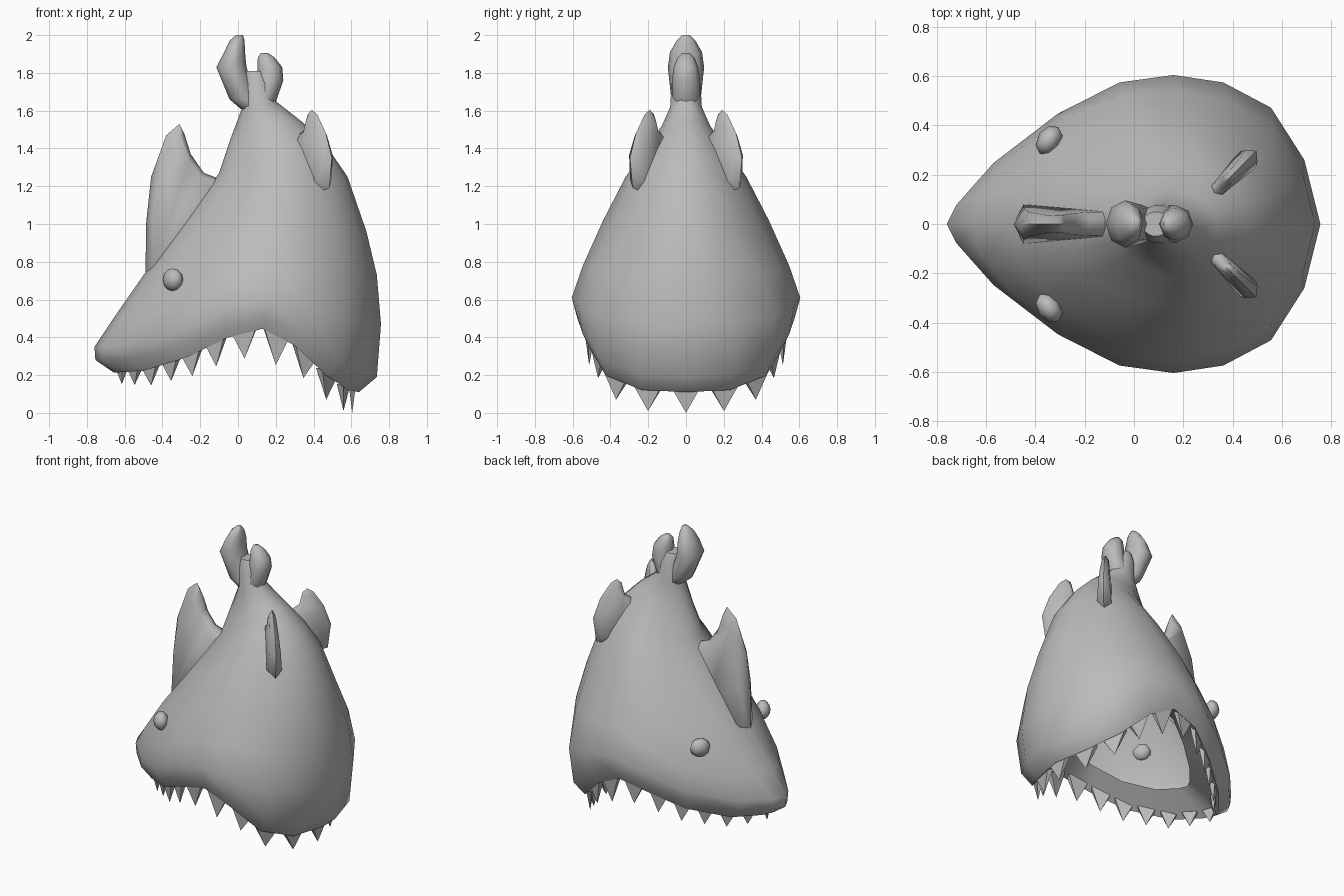
import bpy, bmesh, math
from mathutils import Vector, Matrix

cube = bpy.data.objects.get("Cube")
if cube:
    bpy.data.objects.remove(cube, do_unlink=True)

grey = bpy.data.materials.new("plain_grey")
grey.use_nodes = True
grey.diffuse_color = (0.5, 0.5, 0.5, 1)
grey.node_tree.nodes["Principled BSDF"].inputs["Base Color"].default_value = (0.5, 0.5, 0.5, 1)


def finish(bm, name, angle):
    """Turn a bmesh into an object, smooth below the given angle."""
    bmesh.ops.recalc_face_normals(bm, faces=bm.faces)
    mesh = bpy.data.meshes.new(name)
    bm.to_mesh(mesh)
    bm.free()
    mesh.materials.append(grey)
    obj = bpy.data.objects.new(name, mesh)
    bpy.context.collection.objects.link(obj)
    bpy.ops.object.select_all(action='DESELECT')
    obj.select_set(True)
    bpy.context.view_layer.objects.active = obj
    if angle:
        bpy.ops.object.shade_smooth_by_angle(angle=math.radians(angle))


def loft(bm, rings, cap_start, cap_end):
    """Bridge equal-sized closed rings of points."""
    loops = [[bm.verts.new(p) for p in ring] for ring in rings]
    n = len(loops[0])
    for a, b in zip(loops, loops[1:]):
        for i in range(n):
            j = (i + 1) % n
            bm.faces.new((a[i], a[j], b[j], b[i]))
    if cap_start:
        bm.faces.new(loops[0][::-1])
    if cap_end:
        bm.faces.new(loops[-1])


# Teardrop plan outline: position from nose to back, and half width
TEARDROP = [(0, 0), (.026, .13), (.125, .41), (.297, .74), (.462, .95),
            (.607, 1), (.74, .95), (.868, .78), (.957, .43), (1, 0)]


def body_ring(front, back, width, z_front, z_side, z_back, roundness=0):
    half = []
    for i, (u, v) in enumerate(TEARDROP):
        a = math.pi * i / 9
        u += ((1 - math.cos(a)) / 2 - u) * roundness
        v += (math.sin(a) - v) * roundness
        if u < .607:
            f = u / .607
            z = z_front + (z_side - z_front) * (f * f * (3 - 2 * f)) ** 1.5
        else:
            f = (1 - u) / .393
            z = z_back + (z_side - z_back) * f * f * (3 - 2 * f)
        half.append(Vector((front + (back - front) * u, v * width, z)))
    return half + [Vector((p.x, -p.y, p.z)) for p in half[8:0:-1]]


# Body shell, open below, with a lip folded inward around the mouth
body_sizes = [
    (-.43, .5, .4, .34, .53, .24, 0),
    (-.66, .64, .545, .215, .445, .11, 0),
    (-.755, .735, .575, .28, .5, .19, 0),
    (-.76, .757, .605, .35, .61, .47, 0),
    (-.66, .735, .55, .5, .78, .73, .45),
    (-.5, .68, .445, .73, 1.02, .96, .9),
    (-.28, .58, .325, 1.02, 1.25, 1.25, 1),
    (-.1, .47, .215, 1.27, 1.4, 1.41, .9),
    (-.04, .34, .13, 1.45, 1.52, 1.54, .9),
    (.02, .2, .085, 1.61, 1.62, 1.65, 1),
    (.02, .18, .078, 1.74, 1.74, 1.74, 1),
    (.035, .14, .05, 1.81, 1.81, 1.81, 1),
]
bm = bmesh.new()
loft(bm, [body_ring(*s) for s in body_sizes], False, True)
finish(bm, "body", 60)


# Tail lobes: stacked rounded sections (x, z, x radius, y radius)
def tail_lobe(name, sections):
    bm = bmesh.new()
    rings = []
    for x, z, rx, ry in sections:
        rings.append([(x + rx * math.cos(k * math.pi / 4),
                       ry * math.sin(k * math.pi / 4), z) for k in range(8)])
    loft(bm, rings, True, True)
    finish(bm, name, 60)


tail_lobe("tail_lobe_front", [
    (.09, 1.58, .04, .05), (.03, 1.66, .075, .078), (-.035, 1.83, .08, .096),
    (-.018, 1.91, .055, .085), (-.005, 1.97, .04, .05), (.008, 2, .018, .02)])
tail_lobe("tail_lobe_back", [
    (.11, 1.56, .05, .05), (.14, 1.66, .065, .075), (.172, 1.76, .068, .075),
    (.168, 1.83, .066, .065), (.15, 1.88, .045, .045), (.14, 1.905, .02, .02)])


# Fins: thin edge outline around a middle that thickens towards the root
def fin(name, outline, thickness, matrix):
    bm = bmesh.new()
    pts = [Vector((x, 0, z)) for x, z in outline]
    mid = sum(pts, Vector()) / len(pts)
    top = max(p.z for p in pts)
    low = min(p.z for p in pts)

    def side(y):
        ring = [mid.lerp(p, .8) for p in pts]
        return [Vector((p.x, y * (1 - .65 * (p.z - low) / (top - low)), p.z)) for p in ring]

    loft(bm, [side(-thickness), pts, side(thickness)], True, True)
    bmesh.ops.transform(bm, matrix=matrix, verts=bm.verts)
    finish(bm, name, 70)


dorsal = [(-.49, .68), (-.487, 1), (-.46, 1.25), (-.38, 1.47), (-.31, 1.53),
          (-.285, 1.48), (-.25, 1.37), (-.18, 1.27), (-.1, 1.24), (-.02, 1.1), (-.2, .8)]
fin("dorsal_fin", dorsal, .085, Matrix())

side_fin = [(.1, 1.35), (.185, 1.48), (.22, 1.5), (.24, 1.58), (.27, 1.605),
            (.31, 1.58), (.375, 1.48), (.42, 1.35), (.4, 1.19), (.25, 1.15)]
for name, sign in (("fin_back", 1), ("fin_front", -1)):
    turn = Matrix.Translation((.2, 0, 0)) @ Matrix.Rotation(sign * math.pi / 4, 4, 'Z')
    fin(name, side_fin, .05, turn)

# Eyes: small flattened balls set through the shell
for name, sign in (("eye_back", 1), ("eye_front", -1)):
    bm = bmesh.new()
    bmesh.ops.create_uvsphere(bm, u_segments=8, v_segments=6, radius=.06)
    place = (Matrix.Translation((-.345, sign * .34, .705))
             @ Matrix.Rotation(sign * math.radians(55), 4, 'Z')
             @ Matrix.Diagonal((1.1, .8, 1, 1)))
    bmesh.ops.transform(bm, verts=bm.verts, matrix=place)
    finish(bm, name, 60)

# Teeth: flattened pyramids around the lip, wider apart towards the back
rim = body_ring(-.615, .605, .525, .22, .45, .12)
rim = rim[9:] + rim[:9]
path = rim + [rim[0]]
total = sum((b - a).length for a, b in zip(path, path[1:]))
COUNT = 22
bm = bmesh.new()
for k in range(COUNT):
    remaining = total * (k / COUNT + .035 * math.sin(math.tau * k / COUNT))
    for a, b in zip(path, path[1:]):
        length = (b - a).length
        if remaining <= length:
            break
        remaining -= length
    p = a.lerp(b, remaining / length)
    along = (b - a).normalized()
    if k == 0:
        along = Vector((0, 1, 0))
    out = Vector((along.y, -along.x, 0)).normalized()
    drop = .135 + .11 * p.x if p.x < .25 else .12
    half = .07 + .04 * min(p.x, .25)
    top = p + Vector((0, 0, .02))
    base = [bm.verts.new(top + along * half * s + out * .018 * t)
            for s, t in ((-1, -1), (1, -1), (1, 1), (-1, 1))]
    tip = bm.verts.new(p - Vector((0, 0, drop)))
    bm.faces.new(base)
    for i in range(4):
        bm.faces.new((base[i], base[(i + 1) % 4], tip))
finish(bm, "teeth", 0)
